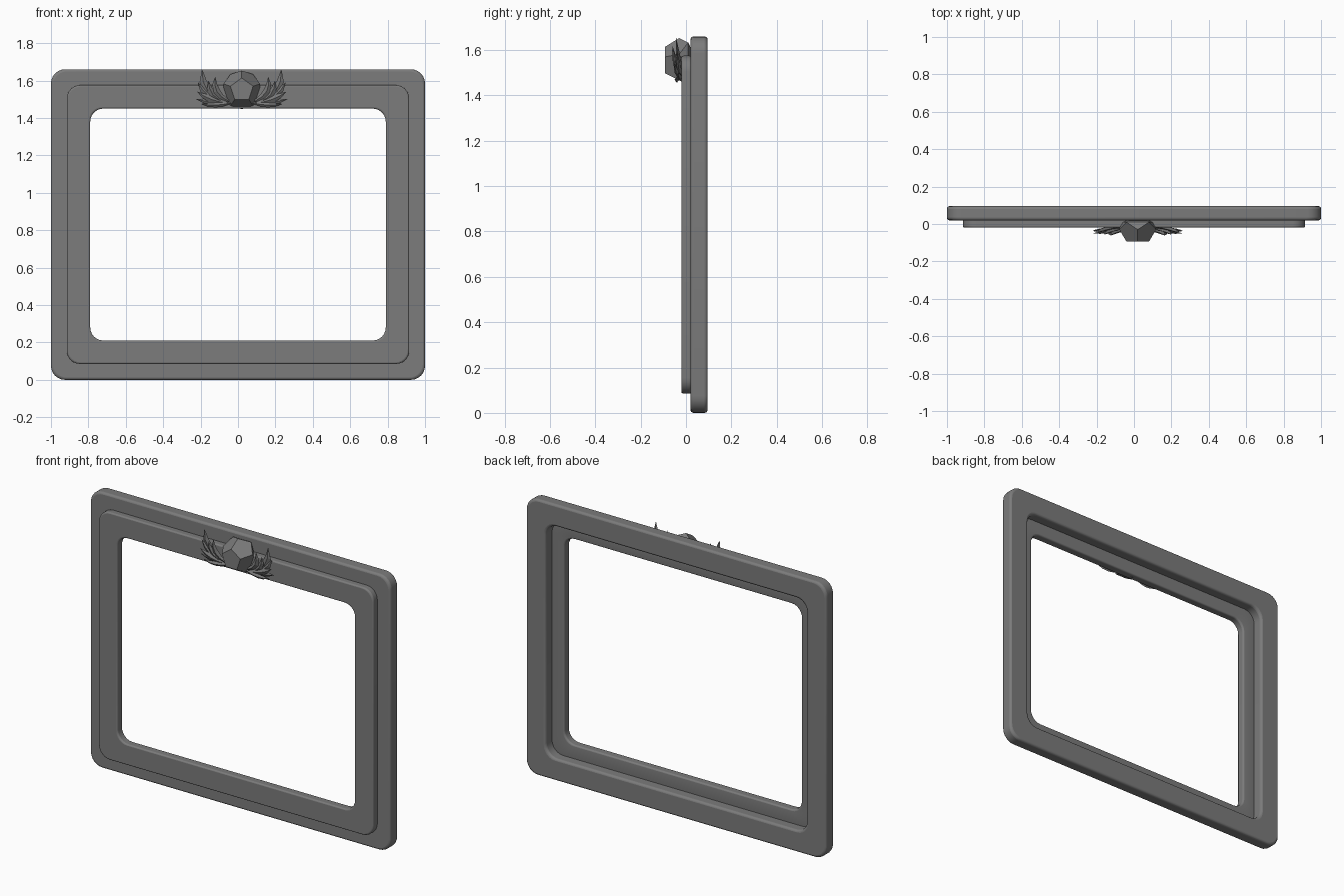
import bpy, bmesh, math
from mathutils import Vector

if "Cube" in bpy.data.objects:
    bpy.data.objects.remove(bpy.data.objects["Cube"], do_unlink=True)

grey = bpy.data.materials.new("stone_grey")
grey.use_nodes = True
colour = (0.2, 0.2, 0.2, 1)
grey.diffuse_color = colour
grey.node_tree.nodes["Principled BSDF"].inputs["Base Color"].default_value = colour

HALF_W, HALF_H = 1.0, 0.83
GEM = Vector((0.02, -0.01, 1.55))


def finish(name, bm):
    bmesh.ops.recalc_face_normals(bm, faces=bm.faces)
    mesh = bpy.data.meshes.new(name)
    bm.to_mesh(mesh)
    bm.free()
    mesh.materials.append(grey)
    obj = bpy.data.objects.new(name, mesh)
    bpy.context.collection.objects.link(obj)
    return obj


def rounded_loop(bm, inset, y, radius, steps=6):
    """Rounded rectangle of vertices, inset from the outer edge."""
    verts = []
    for q, (sx, sz) in enumerate([(1, 1), (-1, 1), (-1, -1), (1, -1)]):
        cx, cz = HALF_W - inset - radius, HALF_H - inset - radius
        for i in range(steps + 1):
            a = (q + i / steps) * math.pi / 2
            verts.append(bm.verts.new((sx * cx + radius * math.cos(a), y,
                                       HALF_H + sz * cz + radius * math.sin(a))))
    return verts


def ring(name, profile, radius, bevel):
    """Sweep a closed (inset, y) section round the rectangle."""
    bm = bmesh.new()
    loops = [rounded_loop(bm, i, y, radius) for i, y in profile]
    for a, b in zip(loops, loops[1:] + loops[:1]):
        for k in range(len(a)):
            n = (k + 1) % len(a)
            bm.faces.new((a[k], a[n], b[n], b[k]))
    obj = finish(name, bm)
    mod = obj.modifiers.new("soft_edges", "BEVEL")
    mod.width, mod.segments = bevel, 3
    mod.limit_method, mod.angle_limit = "ANGLE", math.radians(40)
    bpy.ops.object.select_all(action="DESELECT")
    obj.select_set(True)
    bpy.context.view_layer.objects.active = obj
    bpy.ops.object.shade_smooth_by_angle(angle=math.radians(35))


# Frame: wide outer border and raised inner moulding
ring("outer_frame", [(0, 0.02), (0, 0.095), (0.13, 0.095), (0.13, 0.02)], 0.075, 0.014)
ring("inner_moulding", [(0.085, -0.02), (0.085, 0.025), (0.15, 0.035),
                        (0.21, 0.03), (0.21, -0.02)], 0.07, 0.009)

# Gem: dodecahedron with a pentagon facing forward, flattened inside the frame
R = 0.105
bm = bmesh.new()
for radius, depth, turn in [(0.607, -0.795, 0), (0.982, -0.188, 0),
                            (0.982, 0.188, 36), (0.607, 0.795, 36)]:
    for k in range(5):
        a = math.radians(90 + turn + 72 * k)
        p = GEM + R * Vector((radius * math.cos(a), depth, radius * math.sin(a)))
        p.y = min(p.y, 0.025)
        bm.verts.new(p)
bmesh.ops.convex_hull(bm, input=bm.verts)
bmesh.ops.dissolve_limit(bm, angle_limit=0.03, verts=bm.verts, edges=bm.edges)
finish("gem", bm)


def add_leaf(bm, side, base, mid, tip, width, y0, y1):
    """Curved pointed leaf with a raised midrib on both faces."""
    def spine(t):
        w = ((1 - t) ** 2, 2 * t * (1 - t), t * t)
        x, z = (sum(f * p[c] for f, p in zip(w, (base, mid, tip))) for c in (0, 1))
        return Vector((x, y0 + (y1 - y0) * t, z))
    rows = []
    for t, s in [(0, 0.35), (0.25, 0.8), (0.5, 1), (0.75, 0.75), (1, 0.02)]:
        p = spine(t)
        d = (spine(t + 0.01) - spine(t - 0.01)).normalized()
        across = d.cross(Vector((0, 1, 0))).normalized() * width * s / 2
        rib = Vector((0, 0.010 * s, 0))
        rows.append([bm.verts.new((GEM.x + side * v.x, v.y, v.z))
                     for v in (p - across, p - rib, p + across, p + rib)])
    for a, b in zip(rows, rows[1:]):
        for k in range(4):
            n = (k + 1) % 4
            bm.faces.new((a[k], a[n], b[n], b[k]))
    bm.faces.new(rows[0])
    bm.faces.new(rows[-1])


# Leaf sprays: base, bend, tip, width, start depth, end depth
LEAVES = [
    ((0.08, 1.48), (0.22, 1.52), (0.212, 1.66), 0.050, -0.015, -0.045),
    ((0.07, 1.49), (0.16, 1.53), (0.142, 1.62), 0.036, -0.035, -0.060),
    ((0.08, 1.48), (0.18, 1.51), (0.178, 1.60), 0.036, -0.025, -0.055),
    ((0.09, 1.48), (0.19, 1.50), (0.235, 1.59), 0.040, -0.020, -0.040),
    ((0.08, 1.48), (0.17, 1.49), (0.238, 1.54), 0.036, -0.030, -0.050),
    ((0.07, 1.48), (0.16, 1.48), (0.245, 1.50), 0.032, -0.020, -0.035),
    ((0.06, 1.48), (0.14, 1.46), (0.215, 1.475), 0.026, -0.035, -0.045),
]
for side, name in ((1, "left_leaf_spray"), (-1, "right_leaf_spray")):
    bm = bmesh.new()
    for leaf in LEAVES:
        add_leaf(bm, side, *leaf)
    finish(name, bm)
